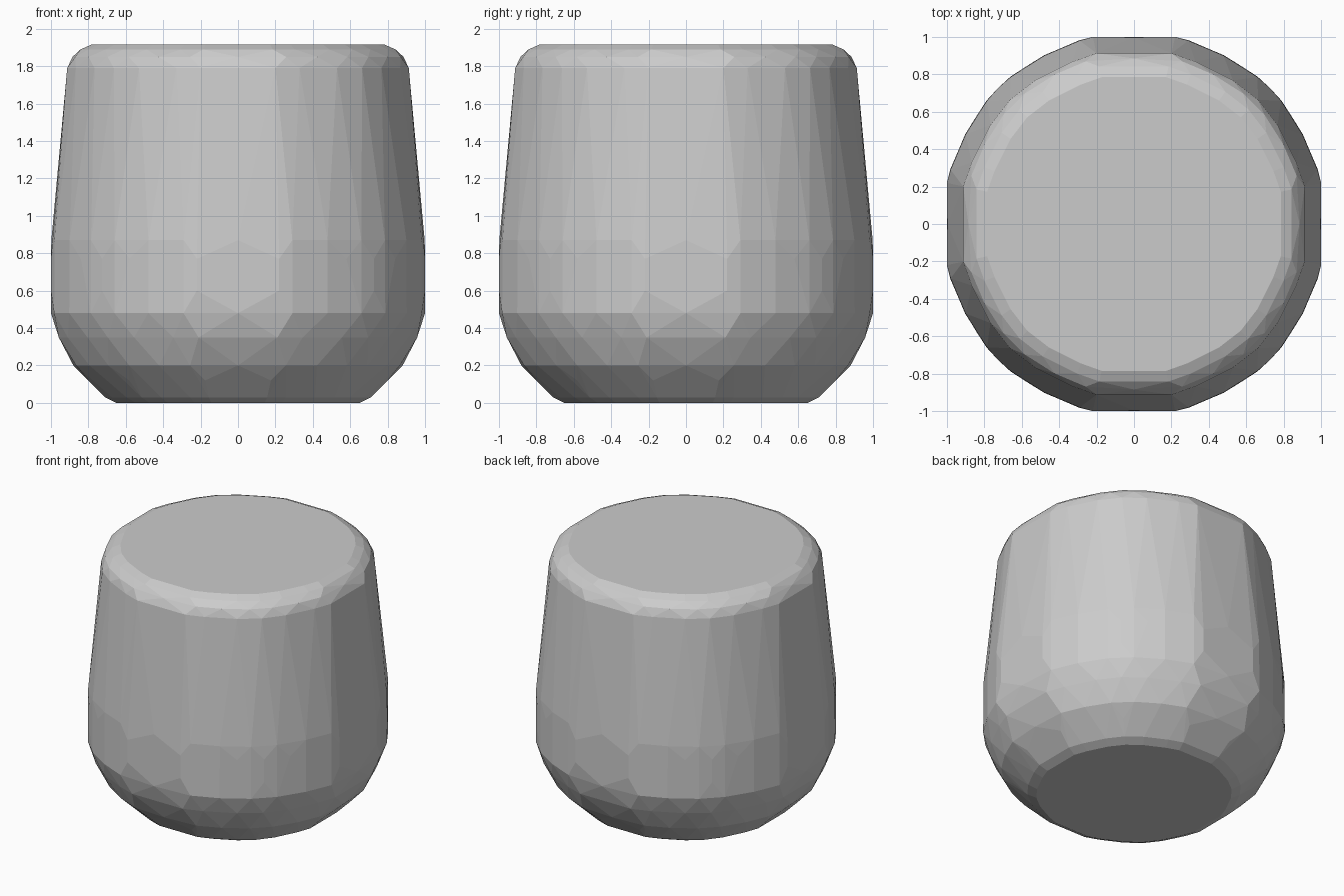
import bpy, bmesh, math

if "Cube" in bpy.data.objects:
    bpy.data.objects.remove(bpy.data.objects["Cube"])

# One quadrant of the faceted footprint, (angle, radius); widest half-width is 1
QUADRANT = [(12.4, 1.024), (20.8, 1.016), (34.6, 1.021), (45, 1.028),
            (55.4, 1.021), (69.2, 1.016), (77.6, 1.024)]
# Staggered footprint with corners on the axes
STAGGERED = [(0, 1.0), (16.5, 1.025), (28, 1.022), (40, 1.028),
             (50, 1.028), (62, 1.022), (73.5, 1.025)]

# Height, half-width and footprint of each ring from base to lid
RINGS = [
    (0.00, 0.65, QUADRANT), (0.03, 0.71, QUADRANT),
    (0.12, 0.80, QUADRANT), (0.20, 0.88, STAGGERED),
    (0.35, 0.958, QUADRANT), (0.48, 1.0, STAGGERED),
    (0.60, 1.0, QUADRANT), (0.77, 1.0, QUADRANT),
    (0.87, 0.998, STAGGERED), (1.79, 0.913, QUADRANT),
    (1.85, 0.885, STAGGERED), (1.89, 0.842, QUADRANT),
    (1.915, 0.785, QUADRANT),
]


def add_ring(bm, z, half_width, footprint):
    for turn in range(4):
        for angle, radius in footprint:
            a = math.radians(angle + 90 * turn)
            r = radius * half_width
            x = max(-1, min(1, r * math.cos(a)))
            y = max(-1, min(1, r * math.sin(a)))
            bm.verts.new((x, y, z))


# Solid rounded body, skinned as a faceted convex shell
bm = bmesh.new()
for ring in RINGS:
    add_ring(bm, *ring)
hull = bmesh.ops.convex_hull(bm, input=bm.verts[:])
loose = [v for v in bm.verts if not v.link_faces]
bmesh.ops.delete(bm, geom=loose, context='VERTS')

# Merge coplanar triangles into clean flat facets
bmesh.ops.dissolve_limit(bm, angle_limit=math.radians(1.5),
                         verts=bm.verts[:], edges=bm.edges[:])
bmesh.ops.recalc_face_normals(bm, faces=bm.faces[:])

mesh = bpy.data.meshes.new("rounded_body")
bm.to_mesh(mesh)
bm.free()
body = bpy.data.objects.new("rounded_body", mesh)
bpy.context.collection.objects.link(body)
